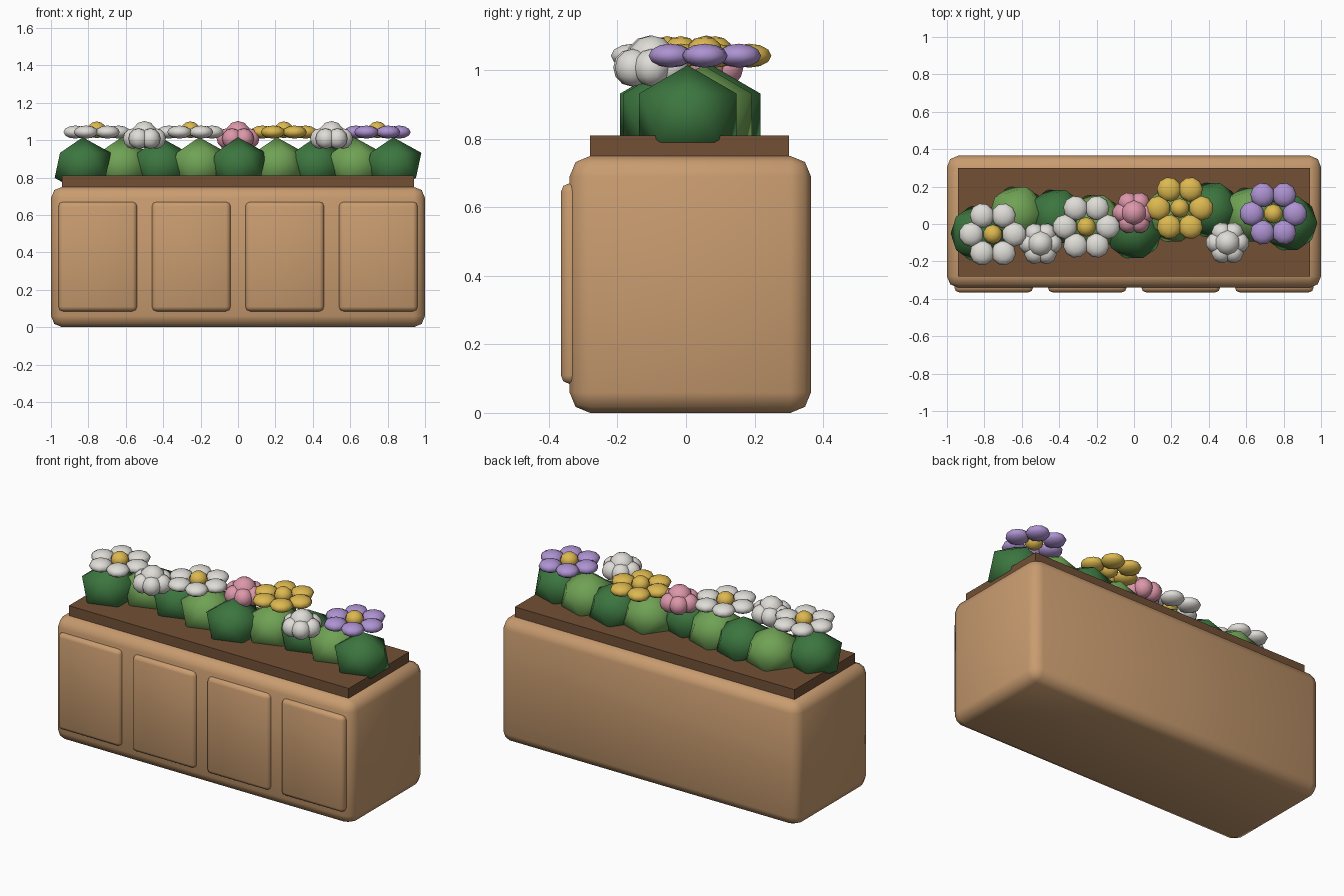
import bpy
import bmesh
from math import cos, sin, pi
from mathutils import Matrix, Vector

cube = bpy.data.objects.get("Cube")
if cube:
    bpy.data.objects.remove(cube, do_unlink=True)


def material(name, r, g, b):
    m = bpy.data.materials.new(name)
    m.use_nodes = True
    m.diffuse_color = (r, g, b, 1)
    m.node_tree.nodes["Principled BSDF"].inputs["Base Color"].default_value = (r, g, b, 1)
    return m


wood = material("wood", 0.58, 0.33, 0.16)
soil = material("soil", 0.17, 0.08, 0.035)
dark_green = material("dark_green", 0.045, 0.18, 0.05)
light_green = material("light_green", 0.16, 0.36, 0.09)
white = material("white", 0.74, 0.72, 0.68)
yellow = material("yellow", 0.72, 0.48, 0.08)
purple = material("purple", 0.42, 0.29, 0.64)
pink = material("pink", 0.72, 0.31, 0.40)


def finish(bm, name, mats, smooth=True):
    mesh = bpy.data.meshes.new(name)
    for f in bm.faces:
        f.smooth = smooth
    bm.to_mesh(mesh)
    bm.free()
    for m in mats:
        mesh.materials.append(m)
    ob = bpy.data.objects.new(name, mesh)
    bpy.context.collection.objects.link(ob)
    return ob


def box(name, low, high, mat, bevel=0.0):
    low, high = Vector(low), Vector(high)
    bm = bmesh.new()
    place = Matrix.Translation((low + high) / 2) @ Matrix.Diagonal((high - low).to_4d())
    bmesh.ops.create_cube(bm, size=1, matrix=place)
    if bevel:
        bmesh.ops.bevel(bm, geom=bm.edges[:], offset=bevel, segments=2,
                        profile=0.5, affect='EDGES')
    return finish(bm, name, [mat], smooth=bevel > 0)


def ball(bm, center, radius, height, slot=0, turn=0.0, sides=10):
    place = (Matrix.Translation(center) @ Matrix.Rotation(turn, 4, 'Z')
             @ Matrix.Diagonal((radius, radius, height, 1)))
    made = bmesh.ops.create_uvsphere(bm, u_segments=sides, v_segments=6, radius=1, matrix=place)
    for f in {f for v in made["verts"] for f in v.link_faces}:
        f.material_index = slot


# Planter body, raised front panels and soil
box("planter_box", (-1, -0.34, 0), (1, 0.365, 0.75), wood, 0.06)
for i in range(4):
    x = -0.75 + 0.5 * i
    box(f"front_panel_{i + 1}", (x - 0.21, -0.365, 0.085), (x + 0.21, -0.3, 0.67), wood, 0.024)
box("soil_bed", (-0.94, -0.28, 0.70), (0.94, 0.30, 0.81), soil)

# Row of leafy clumps, alternating greens
for i, y in enumerate((-0.05, 0.055, 0.04, 0.01, -0.04, 0.05, 0.075, 0.05, 0.005)):
    bm = bmesh.new()
    place = Matrix.Translation((-0.83 + 0.2075 * i, y, 0.865)) @ Matrix.Diagonal((0.168, 0.168, 0.15, 1))
    bmesh.ops.create_icosphere(bm, subdivisions=1, radius=1, matrix=place)
    finish(bm, f"leaf_clump_{i + 1}", [light_green if i % 2 else dark_green])


def daisy(name, x, y, mat):
    bm = bmesh.new()
    for k in range(6):
        a = k * pi / 3
        ball(bm, (x + 0.115 * cos(a), y + 0.115 * sin(a), 1.043), 0.066, 0.035, 0, a)
    ball(bm, (x, y, 1.055), 0.052, 0.045, 1)
    finish(bm, name, [mat, yellow])


def pompom(name, x, y, mat):
    bm = bmesh.new()
    for k in range(6):
        a = k * pi / 3
        ball(bm, (x + 0.062 * cos(a), y + 0.062 * sin(a), 1.008), 0.055, 0.055, 0, a)
    ball(bm, (x, y, 1.03), 0.072, 0.072)
    finish(bm, name, [mat])


# Open flowers and round blossoms
daisy("white_daisy_right", -0.755, -0.055, white)
daisy("white_daisy_middle", -0.255, -0.015, white)
daisy("yellow_daisy", 0.245, 0.085, yellow)
daisy("purple_daisy", 0.745, 0.055, purple)
pompom("white_blossom_right", -0.5, -0.105, white)
pompom("pink_blossom", 0.0, 0.06, pink)
pompom("white_blossom_left", 0.5, -0.1, white)
